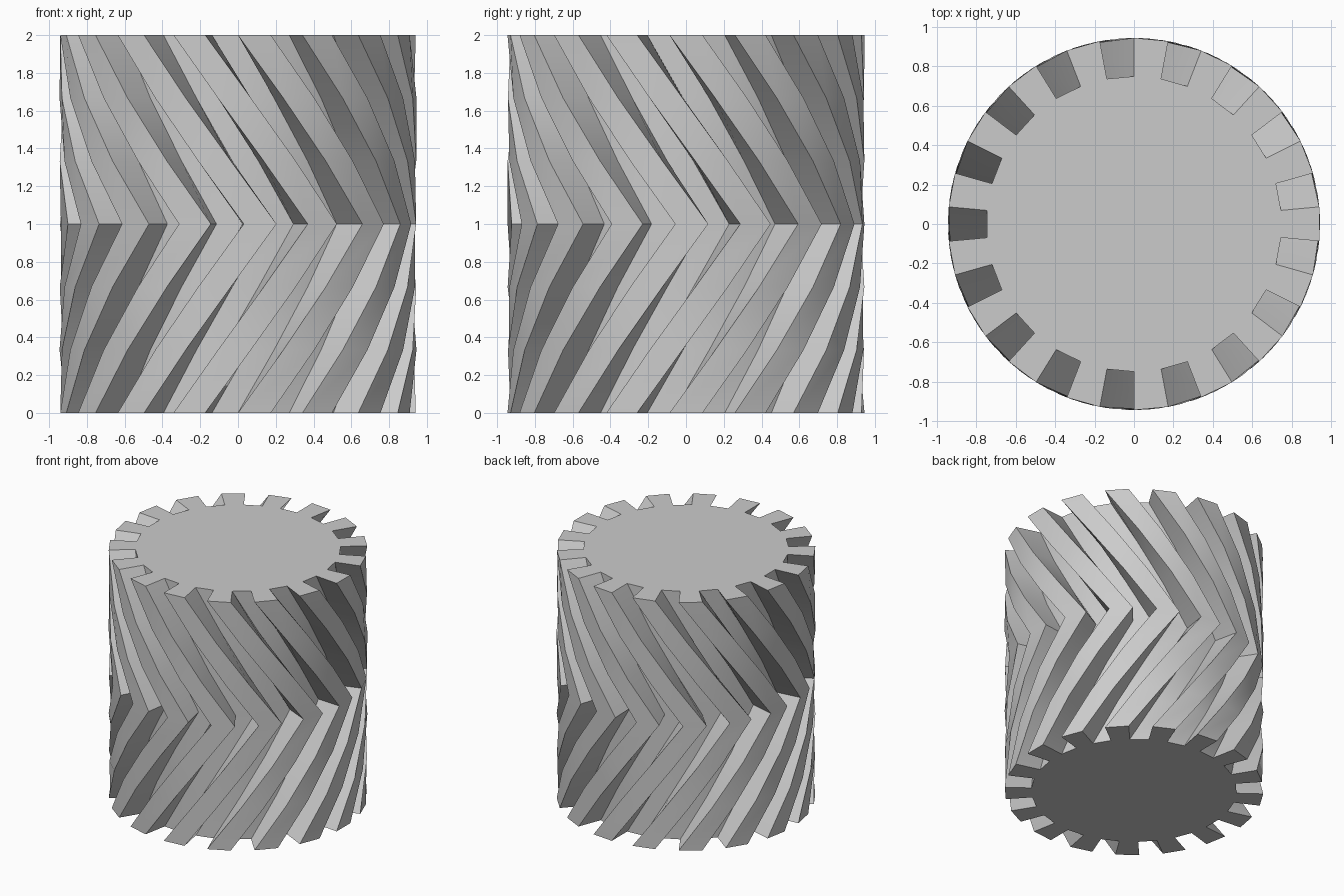
import bpy, bmesh, math

cube = bpy.data.objects.get("Cube")
if cube:
    bpy.data.objects.remove(cube, do_unlink=True)

TEETH = 17
TIP, ROOT = 0.945, 0.75
HEIGHT = 2.0
STEPS = 3                      # twist segments in each half
TWIST = math.radians(44.2)     # turn from either end to the middle

# Plain grey material
grey = bpy.data.materials.new("plain_grey")
grey.use_nodes = True
colour = (0.6, 0.6, 0.6, 1)
grey.diffuse_color = colour
grey.node_tree.nodes["Principled BSDF"].inputs["Base Color"].default_value = colour


def tooth_ring(bm, z, turn):
    """One gear outline: square teeth with radial sides."""
    half = math.pi / TEETH / 2
    ring = []
    for i in range(TEETH):
        mid = i * 2 * math.pi / TEETH + turn
        for radius, side in ((ROOT, -half), (TIP, -half), (TIP, half), (ROOT, half)):
            a = mid + side
            ring.append(bm.verts.new((radius * math.cos(a), radius * math.sin(a), z)))
    return ring


# Double helical gear: outlines turn one way, then back
bm = bmesh.new()
rings = []
for level in range(2 * STEPS + 1):
    turn = TWIST * (1 - abs(level - STEPS) / STEPS)
    rings.append(tooth_ring(bm, HEIGHT * level / (2 * STEPS), turn))

for low, high in zip(rings, rings[1:]):
    for i in range(len(low)):
        j = (i + 1) % len(low)
        bm.faces.new((low[i], low[j], high[j], high[i]))

# Flat end caps
bm.faces.new(list(reversed(rings[0])))
bm.faces.new(rings[-1])
bm.normal_update()

mesh = bpy.data.meshes.new("herringbone_gear")
bm.to_mesh(mesh)
bm.free()
mesh.materials.append(grey)
gear = bpy.data.objects.new("herringbone_gear", mesh)
bpy.context.collection.objects.link(gear)

bpy.context.view_layer.objects.active = gear
gear.select_set(True)
bpy.ops.object.shade_smooth_by_angle(angle=math.radians(30))
